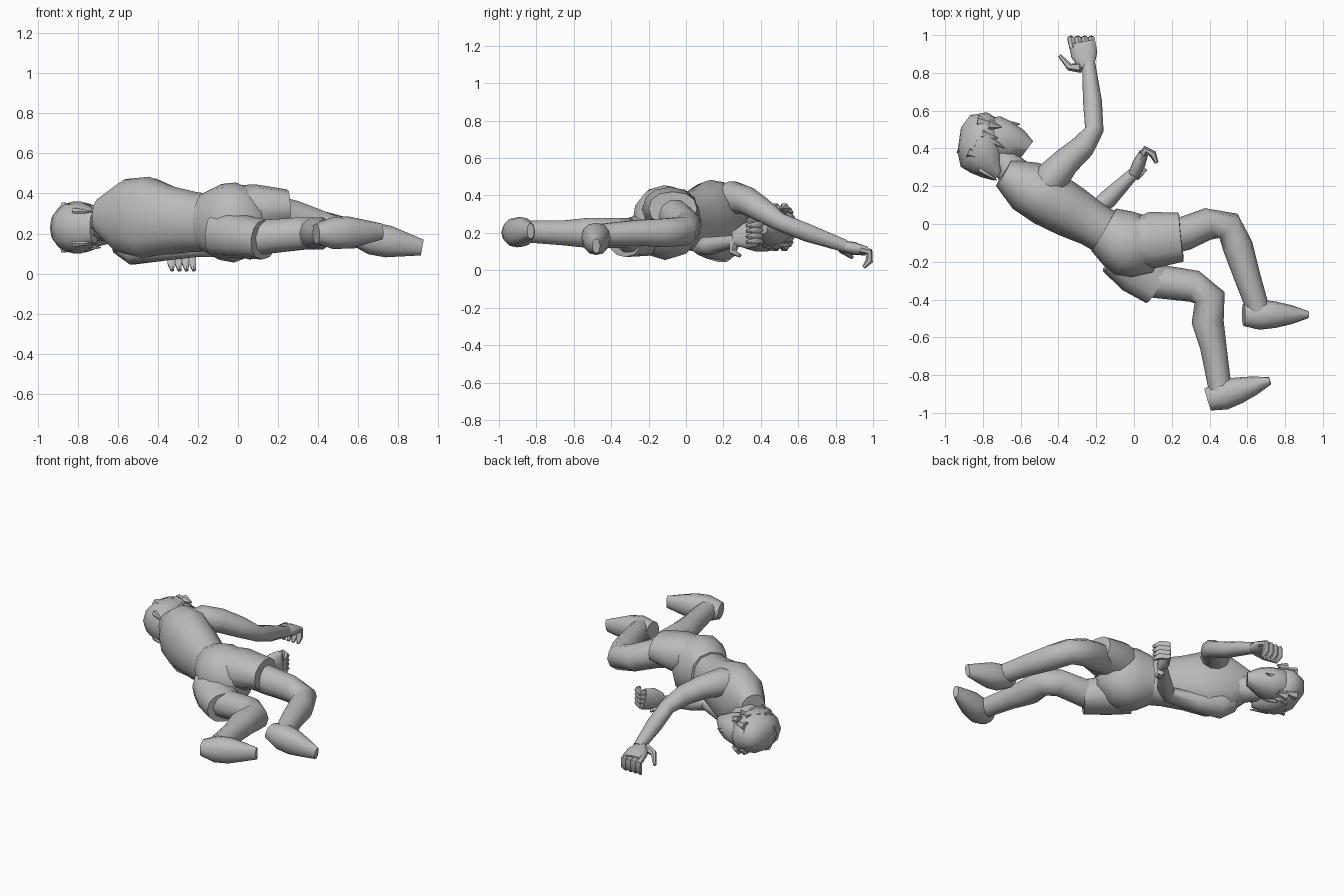
import bpy
import bmesh
import math
from mathutils import Vector

default_cube = bpy.data.objects.get("Cube")
if default_cube:
    bpy.data.objects.remove(default_cube, do_unlink=True)

# One plain grey for the whole figure
grey = bpy.data.materials.new("plain_grey")
grey.use_nodes = True
grey.diffuse_color = (.5, .5, .5, 1)
grey.node_tree.nodes["Principled BSDF"].inputs["Base Color"].default_value = grey.diffuse_color

UP = Vector((0, 0, 1))


def finish(name, bm):
    """Turn a bmesh into a smooth-shaded object with sharp rims."""
    bmesh.ops.recalc_face_normals(bm, faces=bm.faces[:])
    mesh = bpy.data.meshes.new(name)
    bm.to_mesh(mesh)
    bm.free()
    mesh.materials.append(grey)
    part = bpy.data.objects.new(name, mesh)
    bpy.context.collection.objects.link(part)
    bpy.ops.object.select_all(action='DESELECT')
    part.select_set(True)
    bpy.context.view_layer.objects.active = part
    bpy.ops.object.shade_smooth_by_angle(angle=math.radians(55))


def soften(value, power):
    """Square off a circle slightly, giving fuller body sections."""
    return math.copysign(abs(value) ** power, value)


def loft(name, centres, widths, heights, sides, axis=None, ref=UP, power=1):
    """Skin oval rings along a path; ref is the height direction."""
    bm = bmesh.new()
    loops = []
    for i, centre in enumerate(centres):
        ahead = centres[min(i + 1, len(centres) - 1)]
        behind = centres[max(i - 1, 0)]
        tangent = (axis or ahead - behind).normalized()
        side = ref.cross(tangent).normalized()
        rise = tangent.cross(side)
        angles = [math.tau * k / sides for k in range(sides)]
        loops.append([bm.verts.new(
            centre
            + side * widths[i] * soften(math.cos(angle), power)
            + rise * heights[i] * soften(math.sin(angle), power)) for angle in angles])
    for lower, upper in zip(loops, loops[1:]):
        for k in range(sides):
            following = (k + 1) % sides
            bm.faces.new((lower[k], lower[following], upper[following], upper[k]))
    bm.faces.new(loops[0])
    bm.faces.new(loops[-1])
    finish(name, bm)


def body_part(name, start, end, widths, heights, axis=None, ref=UP):
    """Straight part with evenly spaced sections."""
    start, end = Vector(start), Vector(end)
    steps = len(widths) - 1
    centres = [start.lerp(end, i / steps) for i in range(steps + 1)]
    loft(name, centres, widths, heights, 12, axis, ref, power=.9)


def limb(name, joints, radii, sides=10, ref=UP):
    """Bent round part with one radius for each joint."""
    loft(name, [Vector(joint) for joint in joints], radii, radii, sides, ref=ref)


# Torso, lying on its left side
body_part("torso", (-.69, .27, .29), (-.1, -.07, .25),
          widths=(.08, .14, .15, .14, .12, .12),
          heights=(.09, .19, .21, .17, .15, .14))
limb("neck", [(-.6, .23, .25), (-.67, .31, .24), (-.75, .4, .23)], radii=(.1, .08, .07))

# Shorts: hips and two wide legs
body_part("shorts_hips", (-.16, -.03, .26), (.13, -.2, .25),
          widths=(.13, .16, .18, .15, .07),
          heights=(.15, .19, .2, .17, .07))
body_part("shorts_right_leg", (-.06, -.1, .32), (.25, -.07, .33),
          widths=(.1, .15, .13), heights=(.12, .12, .09))
body_part("shorts_left_leg", (-.1, -.16, .2), (.13, -.33, .17),
          widths=(.11, .13, .11), heights=(.12, .11, .1))

# Legs: hip, thigh, knee, calf, ankle
limb("right_leg",
     [(.1, -.09, .32), (.27, -.05, .28), (.39, 0, .24), (.5, -.01, .21),
      (.55, -.12, .2), (.6, -.28, .2), (.66, -.46, .19)],
     radii=(.09, .09, .085, .08, .08, .07, .06))
limb("left_leg",
     [(.1, -.3, .18), (.32, -.33, .2), (.4, -.39, .2),
      (.39, -.52, .2), (.42, -.65, .2), (.46, -.9, .21)],
     radii=(.09, .085, .085, .085, .07, .06))


# Feet share one outline from heel to toe
def foot(name, heel, toe):
    body_part(name, heel, toe,
              widths=(.06, .08, .07, .05, .02),
              heights=(.05, .08, .08, .06, .04))


foot("right_foot", (.58, -.48, .19), (.92, -.48, .13))
foot("left_foot", (.39, -.93, .2), (.72, -.83, .21))

# Arms: shoulder, elbow, wrist
limb("right_arm",
     [(-.5, .17, .36), (-.43, .25, .39), (-.36, .33, .37), (-.27, .41, .32),
      (-.21, .5, .26), (-.22, .65, .2), (-.24, .85, .13)],
     radii=(.08, .09, .075, .065, .05, .05, .035))
limb("left_arm",
     [(-.6, .22, .16), (-.52, .19, .13), (-.38, .13, .13),
      (-.21, .08, .13), (-.14, .13, .13), (.01, .28, .16)],
     radii=(.06, .09, .07, .05, .05, .03))


# Hands: flat palm, four hooked fingers and a thumb
def hand(label, wrist, forward, spread, curl):
    wrist, forward, spread, curl = map(Vector, (wrist, forward, spread, curl))
    knuckles = wrist + forward * .1
    body_part(f"{label}_palm", wrist, knuckles + forward * .03,
              widths=(.04, .07, .07), heights=(.03, .035, .025), ref=curl)
    for i in range(4):
        base = knuckles + spread * (i - 1.5) * .036
        bend = base + forward * .05
        limb(f"{label}_finger_{i + 1}",
             [base, bend, bend + curl * .05, bend + curl * .09 - forward * .03],
             radii=(.02, .02, .02, .01), sides=6, ref=spread)
    root = wrist + spread * .03
    limb(f"{label}_thumb",
         [root, root + (spread + curl * .3) * .06, root + (spread + curl * .5) * .1 + forward * .06],
         radii=(.03, .02, .01), sides=6, ref=curl)


hand("right", wrist=(-.25, .83, .13), forward=(-.2, 1, -.2), spread=(-1, 0, 0), curl=(0, 0, -1))
hand("left", wrist=(0, .26, .17), forward=(.4, .9, .2), spread=(0, 0, -.8), curl=(.8, -.5, 0))

# Head, placed by height along the crown axis, depth to the face and side
HEAD = Vector((-.76, .42, .23))
CROWN = Vector((-.8, .6, 0))
FACE = Vector((.6, .8, 0))


def on_head(height, depth, side=0):
    return HEAD + CROWN * height + FACE * depth + UP * side


body_part("face", on_head(-.17, .1), on_head(.12, -.03),
          widths=(.05, .1, .13, .15, .11),
          heights=(.04, .08, .1, .1, .09), axis=CROWN)
body_part("hair_cap", on_head(-.13, -.1), on_head(.18, .02),
          widths=(.04, .09, .13, .16, .13, .04),
          heights=(.08, .11, .13, .13, .11, .04), axis=CROWN)


def spike(name, root, tip, thick):
    limb(name, [root, root.lerp(tip, .5), tip], radii=(thick, thick * .6, .003), sides=6)


# Nose, ears and pointed locks of hair
spike("nose", on_head(0, .14), on_head(-.06, .18), thick=.02)
for label, side in (("right", .1), ("left", -.1)):
    spike(f"{label}_ear", on_head(.02, .02, side), on_head(-.07, .03, side), thick=.02)
    for i in range(4):
        depth = .06 * i - .1
        spike(f"{label}_lock_{i + 1}", on_head(.07, depth, side),
              on_head(.02 * i - .05, depth + .03, side), thick=.03)
for i in range(5):
    across = (i - 2) * .04
    stagger = .02 * (i % 2)
    spike(f"fringe_lock_{i + 1}", on_head(.13, .06, across),
          on_head(.02 + stagger, .15 - abs(across) / 2, across), thick=.03)
    spike(f"nape_lock_{i + 1}", on_head(-.03, -.14, across),
          on_head(-.14, -.13 + stagger, across), thick=.02)
